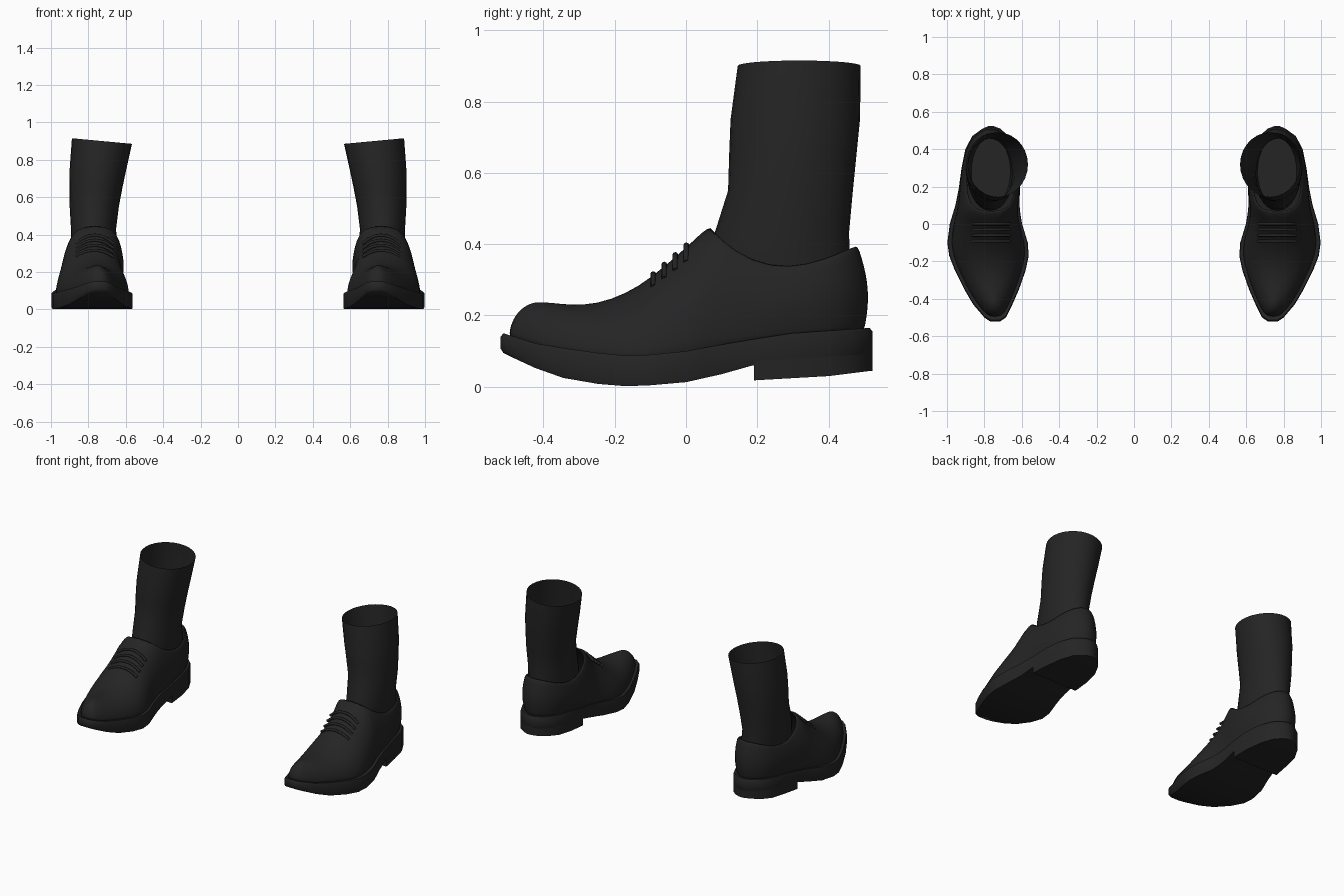
import bpy, bmesh, math
from mathutils import Vector

if "Cube" in bpy.data.objects:
    bpy.data.objects.remove(bpy.data.objects["Cube"], do_unlink=True)

black = bpy.data.materials.new("black_leather")
black.use_nodes = True
black.diffuse_color = (0.018, 0.018, 0.018, 1)
black.node_tree.nodes["Principled BSDF"].inputs["Base Color"].default_value = black.diffuse_color

# Footprint stations from toe to heel: y, inner x, outer x
FOOTPRINT = [(-.52, .715, .77), (-.50, .685, .80), (-.43, .65, .86), (-.35, .615, .907),
             (-.25, .58, .957), (-.17, .563, .988), (-.10, .568, .998), (0, .598, .985),
             (.05, .607, .97), (.10, .612, .955), (.19, .61, .937), (.30, .615, .922),
             (.40, .635, .902), (.47, .67, .865), (.51, .715, .81), (.523, .75, .78)]
# Where each upper column ends: y, half width of the opening, z
RIM = [(-.41, 0, .238), (-.40, 0, .238), (-.37, 0, .236), (-.32, 0, .23),
       (-.25, 0, .233), (-.17, 0, .262), (-.10, 0, .305), (0, 0, .392),
       (.065, .06, .452), (.10, .115, .415), (.18, .135, .355), (.29, .137, .333),
       (.39, .118, .36), (.445, .085, .382), (.475, .04, .395), (.482, .01, .396)]
WELT_TOP = [(-.52, .15), (-.43, .122), (-.3, .10), (-.15, .085), (0, .10),
            (.15, .127), (.3, .15), (.52, .165)]
SOLE_BOTTOM = [(-.52, .095), (-.45, .06), (-.35, .025), (-.25, .008), (-.15, 0),
               (0, .013), (.1, .035), (.19, .06), (.52, .08)]
HEEL_BOTTOM = [(.19, .018), (.4, .03), (.52, .045)]
CENTRE = Vector((.765, 0))


def interp(table, y):
    if y <= table[0][0]:
        return table[0][1]
    for (a, u), (b, v) in zip(table, table[1:]):
        if y <= b:
            return u + (v - u) * (y - a) / (b - a)
    return table[-1][1]


def finish(bm, name, side, angle):
    for v in bm.verts:
        v.co.x *= side
    bmesh.ops.remove_doubles(bm, verts=bm.verts, dist=0.0005)
    bmesh.ops.recalc_face_normals(bm, faces=bm.faces)
    mesh = bpy.data.meshes.new(name)
    bm.to_mesh(mesh)
    bm.free()
    mesh.materials.append(black)
    ob = bpy.data.objects.new(name, mesh)
    bpy.context.collection.objects.link(ob)
    bpy.ops.object.select_all(action='DESELECT')
    ob.select_set(True)
    bpy.context.view_layer.objects.active = ob
    bpy.ops.object.shade_smooth_by_angle(angle=math.radians(angle))
    return ob


def bridge(bm, loops):
    """Join successive closed loops of vertices with quads."""
    for low, high in zip(loops, loops[1:]):
        n = len(low)
        for i in range(n):
            j = (i + 1) % n
            bm.faces.new((low[i], low[j], high[j], high[i]))


def outline(stations):
    """Closed loop: inner edge toe to heel, outer edge back to the toe."""
    inner = [Vector((a, y)) for y, a, b in stations]
    outer = [Vector((b, y)) for y, a, b in stations]
    return inner + outer[::-1]


def slab(name, side, stations, layers):
    """Stack outline loops given as (scale, height function) and close both ends."""
    bm = bmesh.new()
    points = outline(stations)
    loops = []
    for scale, height in layers:
        loops.append([bm.verts.new((*(CENTRE + (p - CENTRE) * scale), height(p.y))) for p in points])
    bridge(bm, loops)
    n = len(points)
    for loop in (loops[0], loops[-1]):
        for i in range(n // 2 - 1):
            bm.faces.new((loop[i], loop[i + 1], loop[n - 2 - i], loop[n - 1 - i]))
    return finish(bm, name, side, 40)


def upper(name, side):
    """Columns rise from the welt to the instep ridge or to the collar."""
    bm = bmesh.new()
    rows = 7
    count = len(FOOTPRINT)
    columns = []
    for i, p in enumerate(outline(FOOTPRINT)):
        k = i if i < count else 2 * count - 1 - i
        ty, half, tz = RIM[k]
        sign = -1 if i < count else 1
        ridge = interp([(-.5, .742), (-.2, .772), (0, .765)], ty)
        base = Vector((CENTRE.x + (p.x - CENTRE.x) * .92, p.y * .955))
        top = Vector((ridge + sign * half, ty))
        zb = interp(WELT_TOP, p.y) - .01
        wall = min(max(p.y / .2, 0), 1)
        outward = (base - Vector((CENTRE.x, min(max(base.y, -.3), .3)))).normalized()
        column = []
        for r in range(rows + 1):
            t = r / rows
            a = t * math.pi / 2
            rise = math.sin(a) * (1 - wall) + t * wall
            flat = base.lerp(top, 1 - math.cos(a))
            flat += outward * .016 * wall * math.sin(math.pi * t)
            column.append(bm.verts.new((*flat, zb + (tz - zb) * rise)))
        columns.append(column)
    bridge(bm, list(zip(*columns)))
    # Close the instep just ahead of the collar
    first = next(i for i, r in enumerate(RIM) if r[1] > 0)
    bm.faces.new((columns[first - 1][-1], columns[first][-1], columns[2 * count - 1 - first][-1]))
    ob = finish(bm, name, side, 60)
    thick = ob.modifiers.new("leather_thickness", 'SOLIDIFY')
    thick.thickness = .012
    thick.offset = -1
    smooth = ob.modifiers.new("smooth_leather", 'SUBSURF')
    smooth.levels = smooth.render_levels = 1


def sock(name, side):
    """Open tube, closed at the bottom: z, x range, y range."""
    rings = [(.18, .66, .87, .10, .46), (.33, .645, .89, .07, .462), (.43, .652, .893, .08, .457),
             (.55, .637, .9, .118, .468), (.65, .618, .901, .121, .478),
             (.75, .597, .9, .125, .488), (.9, .567, .888, .145, .49)]
    bm = bmesh.new()
    sides = 28
    loops = []
    for z, x0, x1, y0, y1 in rings:
        tilt = .015 if z > .8 else 0
        loop = []
        for i in range(sides):
            a = 2 * math.pi * i / sides
            loop.append(bm.verts.new(((x0 + x1) / 2 + (x1 - x0) / 2 * math.cos(a),
                                      (y0 + y1) / 2 + (y1 - y0) / 2 * math.sin(a),
                                      z + tilt * math.cos(a))))
        loops.append(loop)
    bridge(bm, loops)
    bm.faces.new(loops[0])
    finish(bm, name, side, 50)


def lace(name, side, y):
    """Thin cord arched over the instep."""
    ridge = [(r[0], r[2]) for r in RIM]
    height = interp(ridge, y) - interp(WELT_TOP, y)
    curve = bpy.data.curves.new(name, 'CURVE')
    curve.dimensions = '3D'
    curve.bevel_depth = .008
    curve.bevel_resolution = 2
    curve.use_fill_caps = True
    spline = curve.splines.new('POLY')
    steps = 8
    spline.points.add(steps)
    for i, point in enumerate(spline.points):
        d = (i / steps - .5) * .2
        drop = height * (1 - math.sqrt(1 - (d / .185) ** 2))
        point.co = ((.765 + d) * side, y, interp(ridge, y) + .004 - drop, 1)
    curve.materials.append(black)
    bpy.context.collection.objects.link(bpy.data.objects.new(name, curve))


for label, side in (("left", 1), ("right", -1)):
    # Sole with a bevelled welt
    slab(label + "_sole", side, FOOTPRINT,
         [(.985, lambda y: interp(SOLE_BOTTOM, y)),
          (1, lambda y: interp(SOLE_BOTTOM, y) + .012),
          (1, lambda y: interp(WELT_TOP, y) - .01),
          (.985, lambda y: interp(WELT_TOP, y))])
    # Heel block
    slab(label + "_heel", side, [s for s in FOOTPRINT if s[0] > .15],
         [(1, lambda y: interp(HEEL_BOTTOM, y)),
          (1, lambda y: interp(SOLE_BOTTOM, y) + .02)])
    upper(label + "_upper", side)
    sock(label + "_sock", side)
    for n in range(4):
        lace(f"{label}_lace_{n + 1}", side, -.092 + n * .031)
